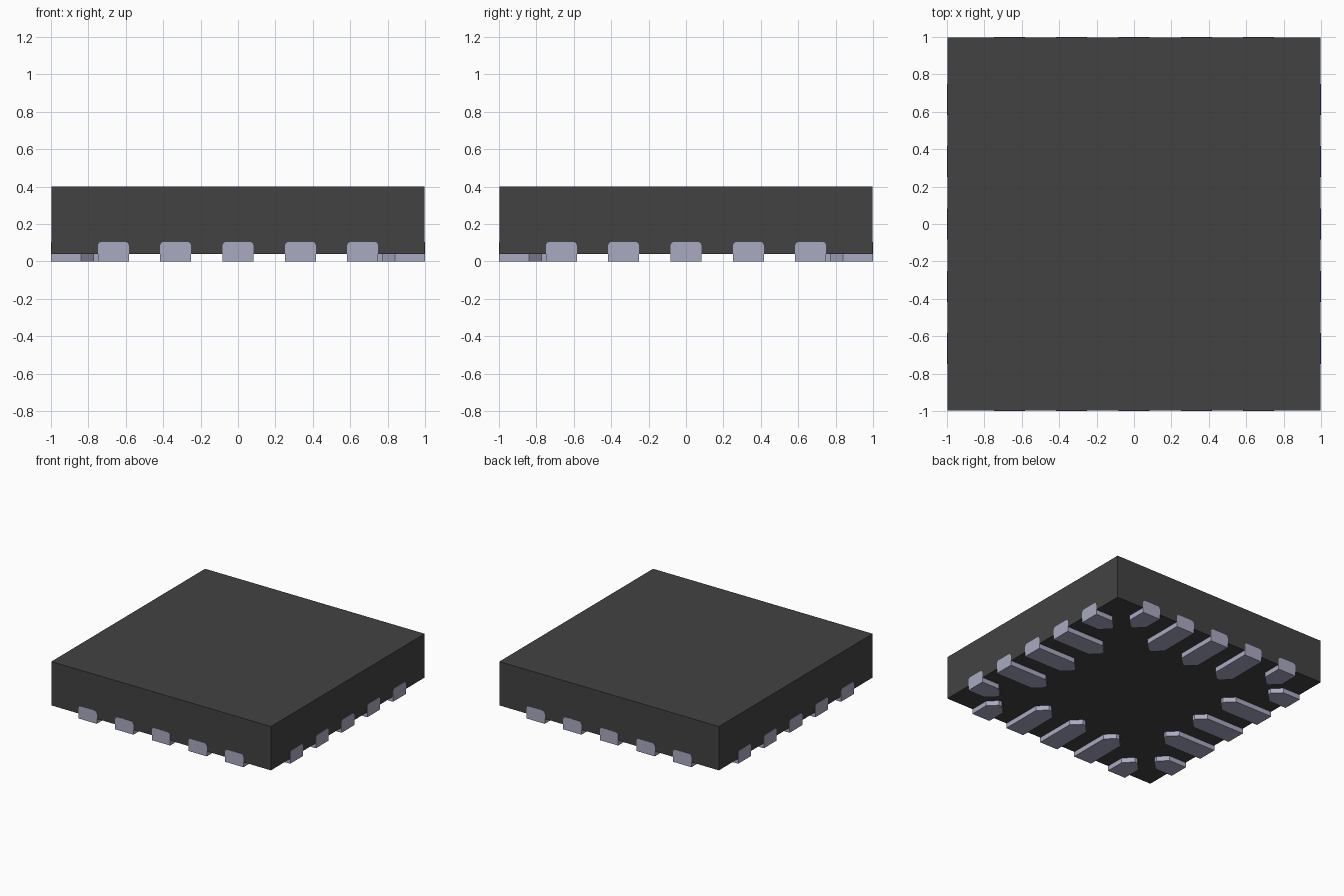
import bpy
import bmesh
from math import pi
from mathutils import Matrix, Vector

cube = bpy.data.objects.get("Cube")
if cube:
    bpy.data.objects.remove(cube, do_unlink=True)


def make_material(name, rgb):
    mat = bpy.data.materials.new(name)
    mat.use_nodes = True
    color = (*rgb, 1)
    mat.diffuse_color = color
    mat.node_tree.nodes["Principled BSDF"].inputs["Base Color"].default_value = color
    return mat


plastic = make_material("dark plastic", (0.055, 0.055, 0.055))
metal = make_material("tinned metal", (0.4, 0.4, 0.54))


def extrude_outline(bm, points, direction):
    """Close an outline into a face and pull it into a solid."""
    face = bm.faces.new([bm.verts.new(p) for p in points])
    result = bmesh.ops.extrude_face_region(bm, geom=[face])
    verts = [v for v in result["geom"] if isinstance(v, bmesh.types.BMVert)]
    bmesh.ops.translate(bm, verts=verts, vec=Vector(direction))


def finish(name, bm, mat):
    bmesh.ops.recalc_face_normals(bm, faces=bm.faces)
    mesh = bpy.data.meshes.new(name)
    bm.to_mesh(mesh)
    bm.free()
    mesh.materials.append(mat)
    obj = bpy.data.objects.new(name, mesh)
    bpy.context.collection.objects.link(obj)
    return obj


# Package body
EDGE = 0.998
BASE, TOP = 0.04, 0.4
bm = bmesh.new()
bmesh.ops.create_cube(bm, size=1)
bmesh.ops.scale(bm, vec=(2 * EDGE, 2 * EDGE, TOP - BASE), verts=bm.verts)
bmesh.ops.translate(bm, vec=(0, 0, (TOP + BASE) / 2), verts=bm.verts)
finish("package_body", bm, plastic)

# Contacts: a foot with a chamfered tip and an upturned end on the side wall
HALF = 0.083
PITCH = 1 / 3
CHAMFER = 0.07
WALL_TOP, ROUND = 0.105, 0.02


def add_contact(bm, x, tip):
    shoulder = tip - CHAMFER
    inner = HALF - CHAMFER
    foot = [(x - HALF, -1, 0), (x + HALF, -1, 0),
            (x + HALF, shoulder, 0), (x + inner, tip, 0),
            (x - inner, tip, 0), (x - HALF, shoulder, 0)]
    extrude_outline(bm, foot, (0, 0, BASE + 0.001))
    end = [(x - HALF, -1, BASE), (x + HALF, -1, BASE)]
    for side in (1, -1):
        corner = [(HALF, ROUND), (HALF - ROUND * 0.3, ROUND * 0.3),
                  (HALF - ROUND, 0)]
        for dx, drop in corner[::side]:
            end.append((x + side * dx, -1, WALL_TOP - drop))
    extrude_outline(bm, end, (0, 0.04, 0))


for turn, side in enumerate(("front", "left", "back", "right")):
    bm = bmesh.new()
    for i in range(-2, 3):
        # The outermost contacts are shorter to clear the corners
        add_contact(bm, i * PITCH, -0.77 if abs(i) == 2 else -0.585)
    bm.transform(Matrix.Rotation(turn * pi / 2, 4, "Z"))
    finish(side + "_contacts", bm, metal)
